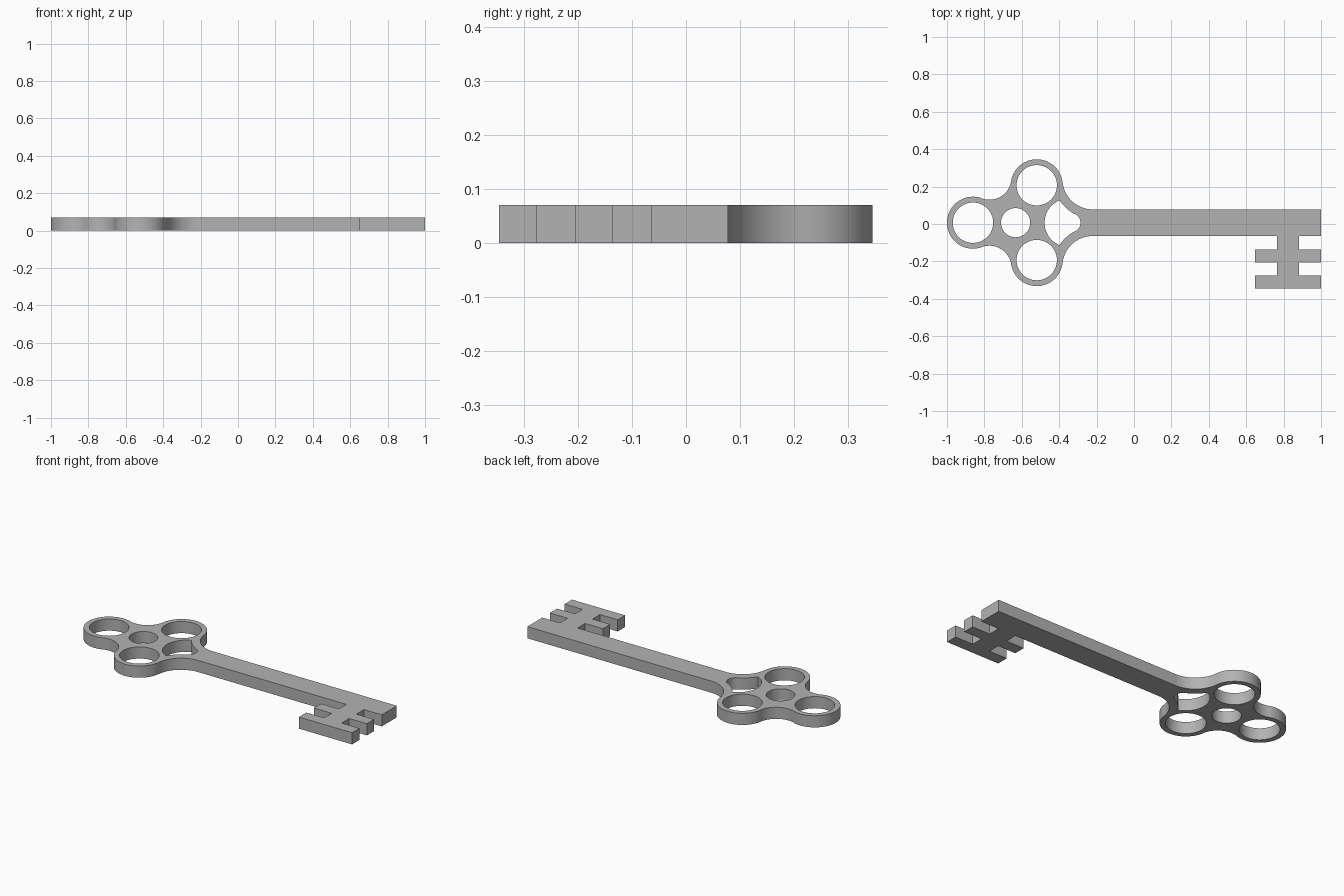
import bpy, bmesh
from math import atan2, cos, sin, pi, tau
from mathutils import Vector

if "Cube" in bpy.data.objects:
    bpy.data.objects.remove(bpy.data.objects["Cube"])

THICK = 0.07
AXIS_Y = 0.007            # centre line of bow and shaft
HALF_SHAFT = 0.071
RING_R, HOLE_R = 0.139, 0.108

metal = bpy.data.materials.new("grey metal")
metal.use_nodes = True
colour = (0.45, 0.45, 0.45, 1)
metal.diffuse_color = colour
metal.node_tree.nodes["Principled BSDF"].inputs["Base Color"].default_value = colour


def toward(a, b):
    return atan2(b[1] - a[1], b[0] - a[0])


def arc(c, r, start, end, clockwise=True, n=28):
    """Points along an arc, without the last one."""
    sweep = -((start - end) % tau) if clockwise else (end - start) % tau
    return [(c[0] + r * cos(start + sweep * i / n),
             c[1] + r * sin(start + sweep * i / n)) for i in range(n)]


def circle(c, r):
    return arc(c, r, 0, -tau + 1e-9, n=64)


def mirrored(upper):
    """Close a half outline by mirroring it over the centre line."""
    return upper + [(x, -y) for x, y in reversed(upper) if abs(y) > 1e-6]


def plate(name, loops, y):
    """Flat plate with holes, from closed outlines."""
    curve = bpy.data.curves.new(name, 'CURVE')
    curve.dimensions = '2D'
    curve.fill_mode = 'BOTH'
    curve.extrude = THICK / 2
    for loop in loops:
        spline = curve.splines.new('POLY')
        spline.points.add(len(loop) - 1)
        for point, (px, py) in zip(spline.points, loop):
            point.co = (px, py, 0, 1)
        spline.use_cyclic_u = True
    obj = bpy.data.objects.new(name, curve)
    bpy.context.collection.objects.link(obj)
    obj.location = (0, y, THICK / 2)
    bpy.ops.object.select_all(action='DESELECT')
    obj.select_set(True)
    bpy.context.view_layer.objects.active = obj
    bpy.ops.object.convert(target='MESH')
    obj = bpy.context.object
    # Weld the caps to the walls
    bm = bmesh.new()
    bm.from_mesh(obj.data)
    bmesh.ops.remove_doubles(bm, verts=bm.verts, dist=1e-5)
    bmesh.ops.recalc_face_normals(bm, faces=bm.faces)
    bm.to_mesh(obj.data)
    bm.free()
    obj.data.materials.clear()
    obj.data.materials.append(metal)
    bpy.ops.object.shade_smooth_by_angle(angle=pi / 6)
    return obj


# Bow outline: end ring, fillet, side ring, fillet into the shaft
end_ring, side_ring = Vector((-0.861, 0)), Vector((-0.52, 0.2))
notch, notch_r = Vector((-0.773, 0.241)), 0.118
neck, neck_r = Vector((-0.22, 0.234)), 0.163
upper = arc(end_ring, RING_R, pi, toward(end_ring, notch))
upper += arc(notch, notch_r, toward(notch, end_ring), toward(notch, side_ring), False)
upper += arc(side_ring, RING_R, toward(side_ring, notch), toward(side_ring, neck))
upper += arc(neck, neck_r, toward(neck, side_ring), -pi / 2, False)
upper += [(neck.x, HALF_SHAFT), (1, HALF_SHAFT)]

# Pointed slot beside the shaft: round back, hollow flanks, round nose
back, back_r = Vector((-0.348, 0)), 0.13
nose, nose_r = Vector((-0.337, 0)), 0.051
tip = Vector((-0.398, 0.12))
slot = arc(back, back_r, pi, toward(back, tip))
slot += arc(neck, (tip - neck).length, toward(neck, tip), toward(neck, nose), False)
slot += arc(nose, nose_r, toward(nose, neck), 0)
slot += [(nose.x + nose_r, 0)]

holes = [circle(c, HOLE_R) for c in
         (end_ring, side_ring, (side_ring.x, -side_ring.y))]
holes.append(circle((-0.633, 0), 0.078))
plate("bow_and_shaft", [mirrored(upper), mirrored(slot)] + holes, AXIS_Y)

# Bit: a stem with two crossbars, symmetric about its own middle
MID, STEM, BAR = 0.8235, 0.0585, 0.1765
right = [(STEM, AXIS_Y - HALF_SHAFT)]
for top, bottom in ((-0.136, -0.205), (-0.276, -0.346)):
    right += [(STEM, top), (BAR, top), (BAR, bottom), (STEM, bottom)]
right.pop()
bit = [(MID + x, y) for x, y in right] + [(MID - x, y) for x, y in reversed(right)]
plate("bit", [bit], 0)
